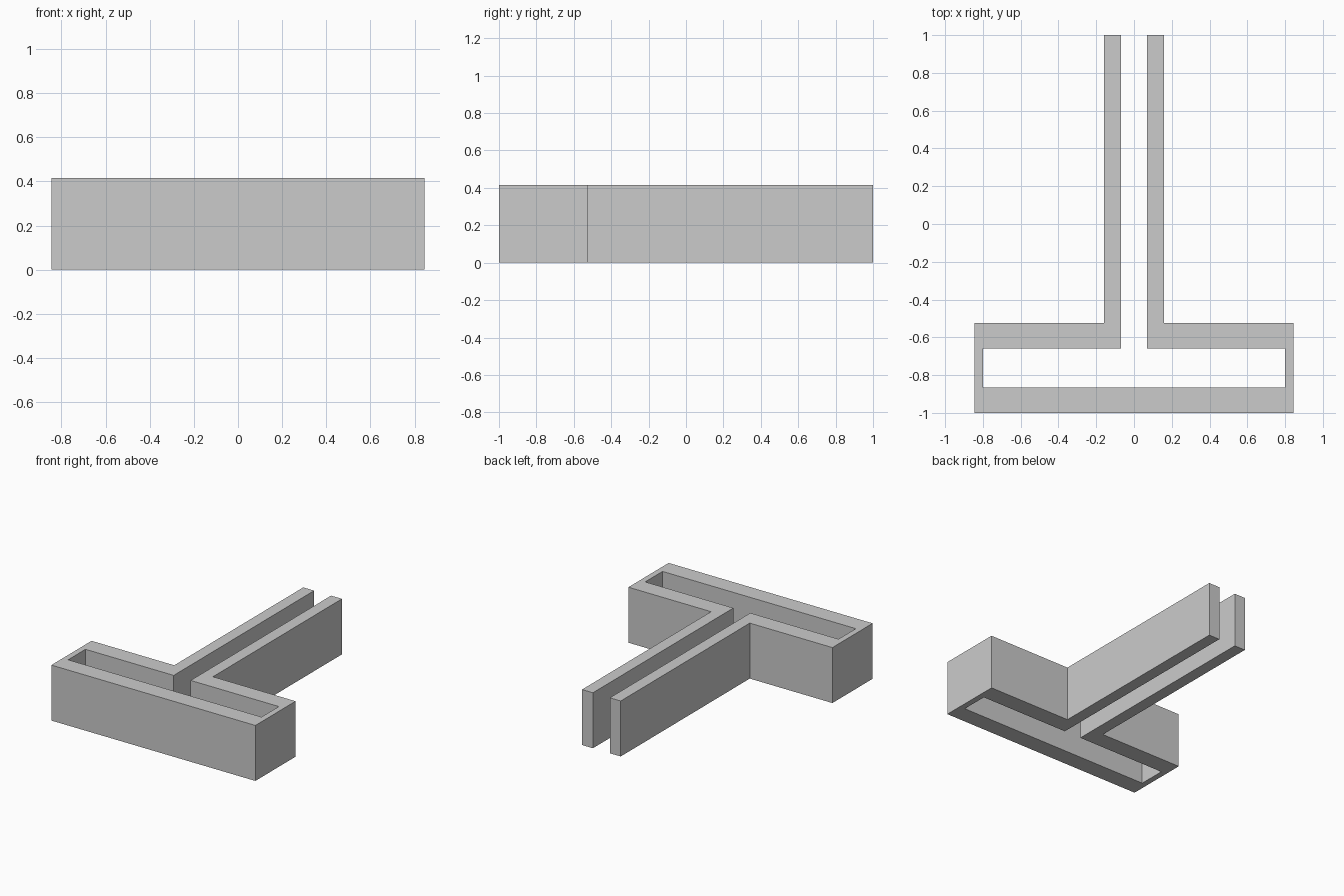
import bpy
import bmesh

if "Cube" in bpy.data.objects:
    bpy.data.objects.remove(bpy.data.objects["Cube"])

HEIGHT = 0.415

# Right half of the T-shaped wall outline, running from the centre line and back
half = [(0, -1), (0.844, -1), (0.844, -0.525), (0.16, -0.525), (0.16, 1),
        (0.07, 1), (0.07, -0.66), (0.80, -0.66), (0.80, -0.865)]
left = [(-x, y) for x, y in reversed(half[1:])]
outline = half[1:] + left

# Extrude the closed outline straight up
bm = bmesh.new()
base = bm.faces.new([bm.verts.new((x, y, 0)) for x, y in outline])
top = bmesh.ops.extrude_face_region(bm, geom=[base], use_keep_orig=True)["geom"]
bmesh.ops.translate(bm, vec=(0, 0, HEIGHT),
                    verts=[g for g in top if isinstance(g, bmesh.types.BMVert)])
bmesh.ops.recalc_face_normals(bm, faces=bm.faces)

mesh = bpy.data.meshes.new("channel_wall")
bm.to_mesh(mesh)
bm.free()
wall = bpy.data.objects.new("channel_wall", mesh)
bpy.context.collection.objects.link(wall)
